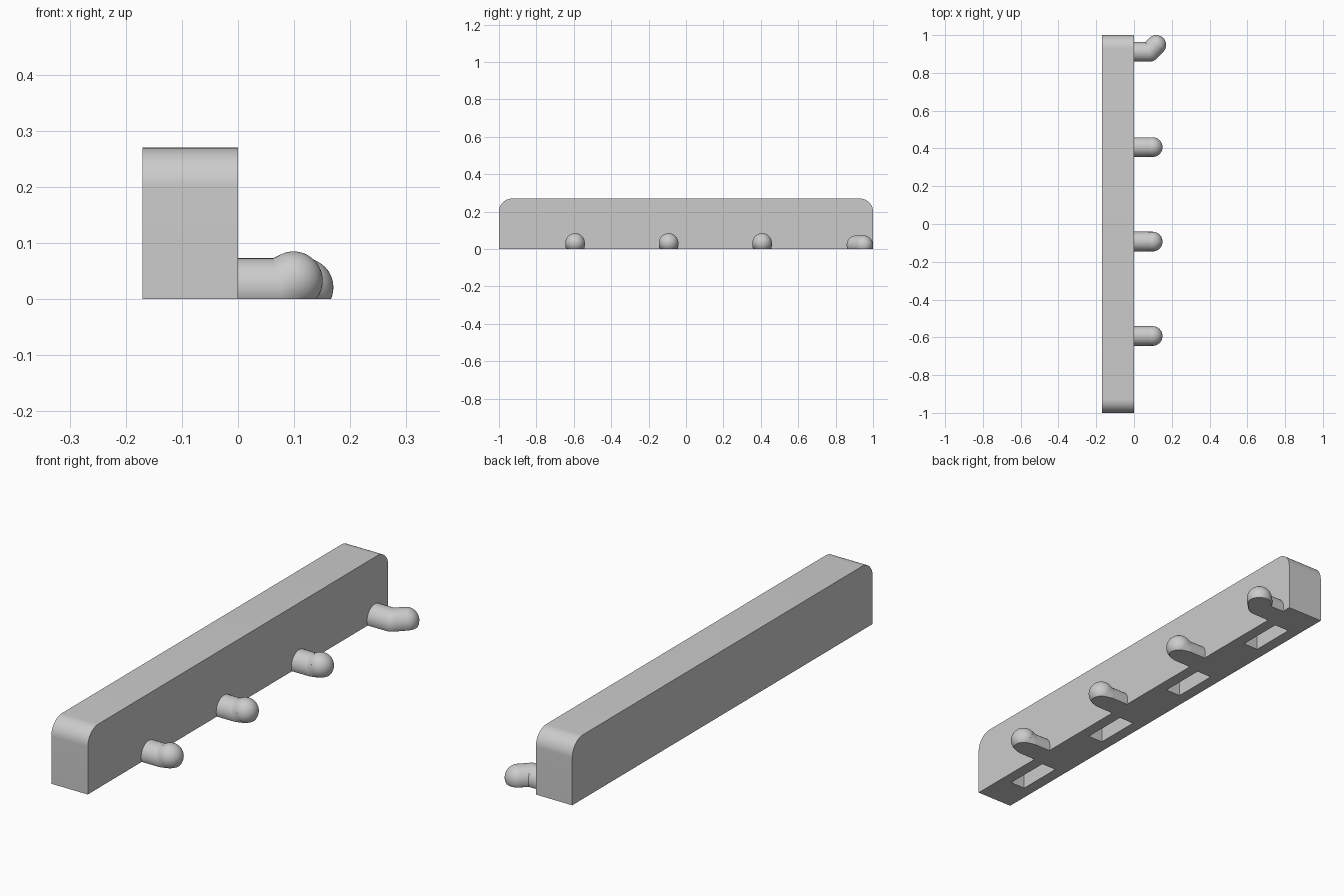
import bpy, bmesh, math
from mathutils import Vector

if "Cube" in bpy.data.objects:
    bpy.data.objects.remove(bpy.data.objects["Cube"])

grey = bpy.data.materials.new("plain grey")
grey.diffuse_color = (0.6, 0.6, 0.6, 1)
grey.use_nodes = True
grey.node_tree.nodes["Principled BSDF"].inputs["Base Color"].default_value = grey.diffuse_color
R = 0.052   # peg radius
ZC = 0.021  # peg axis height


def make_object(name, bm):
    bmesh.ops.recalc_face_normals(bm, faces=bm.faces)
    me = bpy.data.meshes.new(name)
    bm.to_mesh(me)
    bm.free()
    ob = bpy.data.objects.new(name, me)
    bpy.context.collection.objects.link(ob)
    me.materials.append(grey)
    return ob


def activate(ob):
    bpy.ops.object.select_all(action='DESELECT')
    ob.select_set(True)
    bpy.context.view_layer.objects.active = ob


def smooth(ob):
    activate(ob)
    bpy.ops.object.shade_smooth_by_angle(angle=math.radians(35))


def box(bm, x0, x1, y0, y1, z0, z1):
    verts = bmesh.ops.create_cube(bm, size=1)["verts"]
    for v in verts:
        v.co = ((x0 + x1) / 2 + v.co.x * (x1 - x0),
                (y0 + y1) / 2 + v.co.y * (y1 - y0),
                (z0 + z1) / 2 + v.co.z * (z1 - z0))


# Bar: side profile with rounded upper corners, extruded across x
bm = bmesh.new()
H, r, n = 0.27, 0.07, 14
profile = [(-1, 0), (1, 0)]
for cy, start in ((1 - r, 0), (-1 + r, 90)):
    for i in range(n + 1):
        a = math.radians(start + 90 * i / n)
        profile.append((cy + r * math.cos(a), H - r + r * math.sin(a)))
face = bm.faces.new([bm.verts.new((-0.17, y, z)) for y, z in profile])
ext = bmesh.ops.extrude_face_region(bm, geom=[face])["geom"]
bmesh.ops.translate(bm, vec=(0.17, 0, 0),
                    verts=[g for g in ext if isinstance(g, bmesh.types.BMVert)])
bar = make_object("bar", bm)

# Four rectangular pockets in the underside
bm = bmesh.new()
for y in (-0.75, -0.25, 0.25, 0.75):
    box(bm, -0.12, -0.05, y - 0.1, y + 0.1, -0.1, 0.15)
cutter = make_object("pocket_cutter", bm)
cutter.hide_render = True
mod = bar.modifiers.new("pockets", 'BOOLEAN')
mod.operation = 'DIFFERENCE'
mod.solver = 'EXACT'
mod.object = cutter
activate(bar)
bpy.ops.object.modifier_apply(modifier=mod.name)
bpy.data.objects.remove(cutter)
smooth(bar)


def cut_flat(bm):
    """Trim everything below the base plane and close the cut."""
    geom = bm.verts[:] + bm.edges[:] + bm.faces[:]
    bmesh.ops.bisect_plane(bm, geom=geom, plane_co=(0, 0, 0),
                           plane_no=(0, 0, 1), clear_inner=True)
    edges = [e for e in bm.edges if e.is_boundary]
    bmesh.ops.holes_fill(bm, edges=edges, sides=0)


def rod(bm, a, b):
    d = b - a
    verts = bmesh.ops.create_cone(bm, cap_ends=True, segments=48, radius1=R,
                                  radius2=R, depth=d.length)["verts"]
    q = Vector((0, 0, 1)).rotation_difference(d)
    for v in verts:
        v.co = q @ v.co + (a + b) / 2


def ball(bm, c):
    verts = bmesh.ops.create_uvsphere(bm, u_segments=48, v_segments=24, radius=R)["verts"]
    bmesh.ops.translate(bm, verts=verts, vec=c)


def peg(name, start, elbow, tip):
    """Bent round peg with a ball end and a flat underside."""
    start, elbow, tip = Vector(start), Vector(elbow), Vector(tip)
    joined = bmesh.new()
    for make, args in ((rod, (start, elbow)), (ball, (elbow,)),
                       (rod, (elbow, tip)), (ball, (tip,))):
        part = bmesh.new()
        make(part, *args)
        cut_flat(part)
        tmp = bpy.data.meshes.new("tmp")
        part.to_mesh(tmp)
        part.free()
        joined.from_mesh(tmp)
        bpy.data.meshes.remove(tmp)
    smooth(make_object(name, joined))


# Three pegs that turn up and one that turns sideways
for i, y in enumerate((-0.593, -0.093, 0.407)):
    peg(f"peg_{i + 1}", (-0.005, y, ZC), (0.075, y, ZC), (0.099, y, 0.033))
peg("side_peg", (-0.005, 0.911, ZC), (0.082, 0.911, ZC), (0.118, 0.948, ZC))
